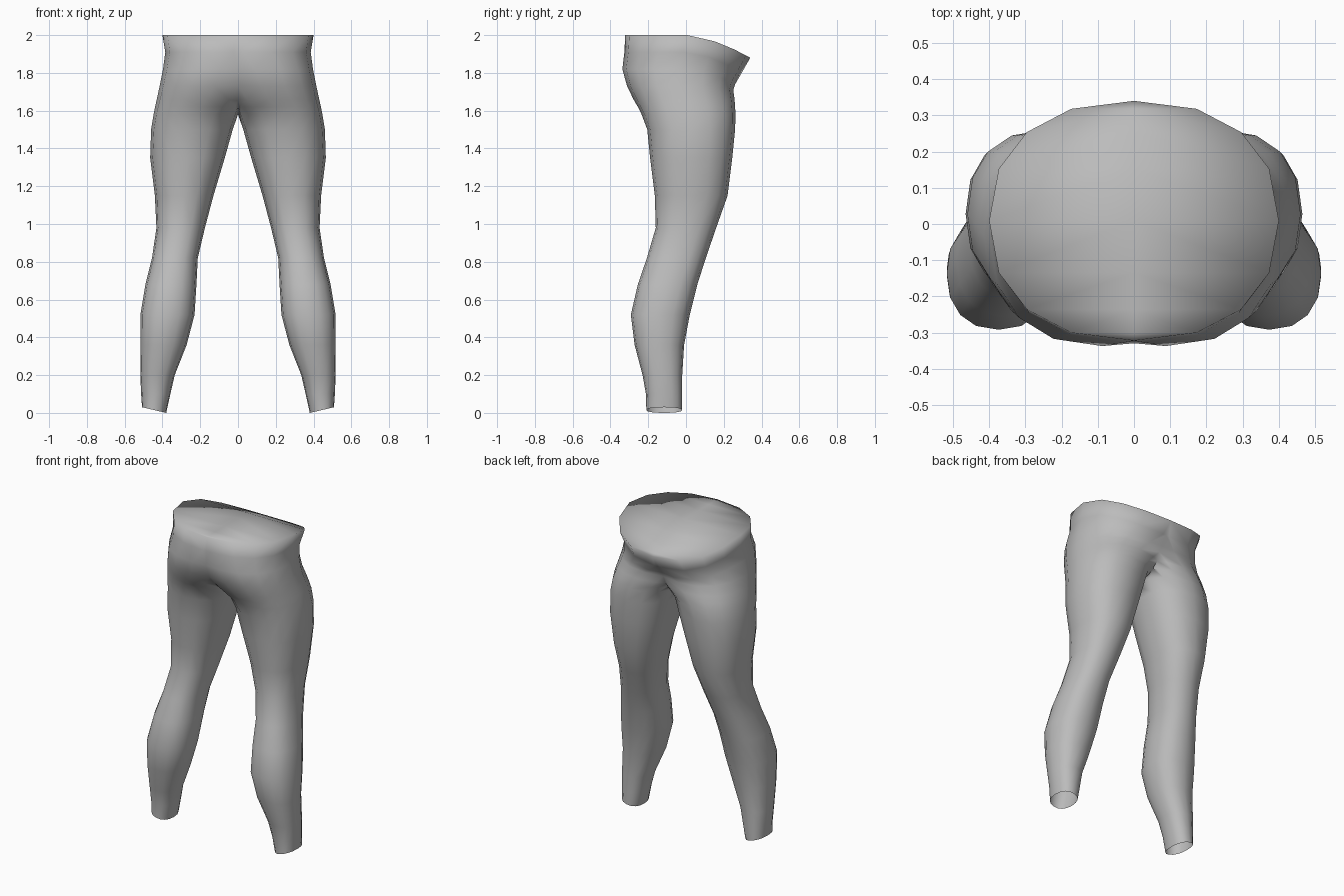
import bpy
import bmesh
import math

cube = bpy.data.objects.get("Cube")
if cube:
    bpy.data.objects.remove(cube, do_unlink=True)

SIDES = 16
QUARTER, HALF = SIDES // 4, SIDES // 2
ROUND = .87

# Cross-sections from ankle to waist: height, inner x, outer x, back y, front y, dip.
# Above the crotch the inner side passes the midline and is cut off there.
SECTIONS = [
    (.00, .38, .508, -.21, -.02, 0),
    (.10, .358, .513, -.212, -.02, 0),
    (.20, .335, .517, -.23, -.02, 0),
    (.36, .272, .517, -.272, -.01, 0),
    (.52, .23, .517, -.292, .02, 0),
    (.68, .22, .49, -.255, .06, 0),
    (.82, .213, .455, -.207, .105, 0),
    (.98, .175, .432, -.16, .16, 0),
    (1.15, .13, .44, -.165, .22, 0),
    (1.35, .07, .465, -.19, .245, 0),
    (1.50, .028, .46, -.205, .26, 0),
    (1.58, 0, .447, -.235, .262, 0),
    (1.62, -.05, .439, -.255, .26, 0),
    (1.66, -.1, .43, -.278, .257, 0),
    (1.73, -.17, .415, -.312, .25, .02),
    (1.82, -.22, .397, -.337, .26, .08),
    (1.91, -.34, .385, -.326, .295, .11),
    (2.0, -.40, .40, -.322, .34, .12),
]


def soft_power(value):
    return math.copysign(abs(value) ** ROUND, value) if abs(value) > 1e-6 else 0


def make_ring(bm, section):
    """Rounded leg section, trimmed at the midline where both halves meet."""
    height, inner, outer, back, front, dip = section
    cx, cy = (inner + outer) / 2, (back + front) / 2
    half_width, half_depth = (outer - inner) / 2, (front - back) / 2
    angles = [math.tau * i / SIDES for i in range(SIDES)]
    cosines = [soft_power(math.cos(a)) for a in angles]
    xs = [cx + c * half_width for c in cosines]
    # Depth of the section exactly at the midline
    cut = max(0, 1 - min(1, cx / half_width) ** (2 / ROUND)) ** (ROUND / 2)
    ring = []
    for i, x in enumerate(xs):
        s = soft_power(math.sin(angles[i]))
        before = xs[i - 1] if i < HALF else xs[(i + 1) % SIDES]
        if x < -.0001 and before > .0001 and i != HALF:
            s = math.copysign(cut, s)
        y = cy + s * half_depth
        z = height - dip * (max(y, 0) / front) ** 1.6
        if height == 0:
            z += .015 * (1 + cosines[i])      # slanted ankle hem
        ring.append(bm.verts.new((max(x, 0), y, z)))
    return ring


# One half, lofted from the open ankle hem up to the waist
bm = bmesh.new()
rings = [make_ring(bm, section) for section in SECTIONS]
for low, high in zip(rings, rings[1:]):
    for i in range(SIDES):
        j = (i + 1) % SIDES
        quad = (low[i], low[j], high[j], high[i])
        if any(v.co.x > .0001 for v in quad):
            bm.faces.new(quad)

# Waist closure
waist = rings[-1]
for i in range(-QUARTER, QUARTER):
    corners = [waist[k % SIDES] for k in (i, i + 1, HALF - i - 1, HALF - i)]
    bm.faces.new(list(dict.fromkeys(corners)))

# Other half
loose = [v for v in bm.verts if not v.link_faces]
bmesh.ops.delete(bm, geom=loose, context='VERTS')
bmesh.ops.mirror(bm, geom=bm.verts[:] + bm.edges[:] + bm.faces[:],
                 axis='X', merge_dist=.0005)
bmesh.ops.remove_doubles(bm, verts=bm.verts[:], dist=.0005)
bmesh.ops.recalc_face_normals(bm, faces=bm.faces[:])

mesh = bpy.data.meshes.new("leggings")
bm.to_mesh(mesh)
bm.free()
leggings = bpy.data.objects.new("leggings", mesh)
bpy.context.collection.objects.link(leggings)

# Plain grey cloth
grey = (.5, .5, .5, 1)
cloth = bpy.data.materials.new("grey cloth")
cloth.use_nodes = True
cloth.diffuse_color = grey
cloth.node_tree.nodes["Principled BSDF"].inputs["Base Color"].default_value = grey
mesh.materials.append(cloth)

# Soft shading that rolls over the waist
bpy.context.view_layer.objects.active = leggings
leggings.select_set(True)
bpy.ops.object.shade_smooth()
